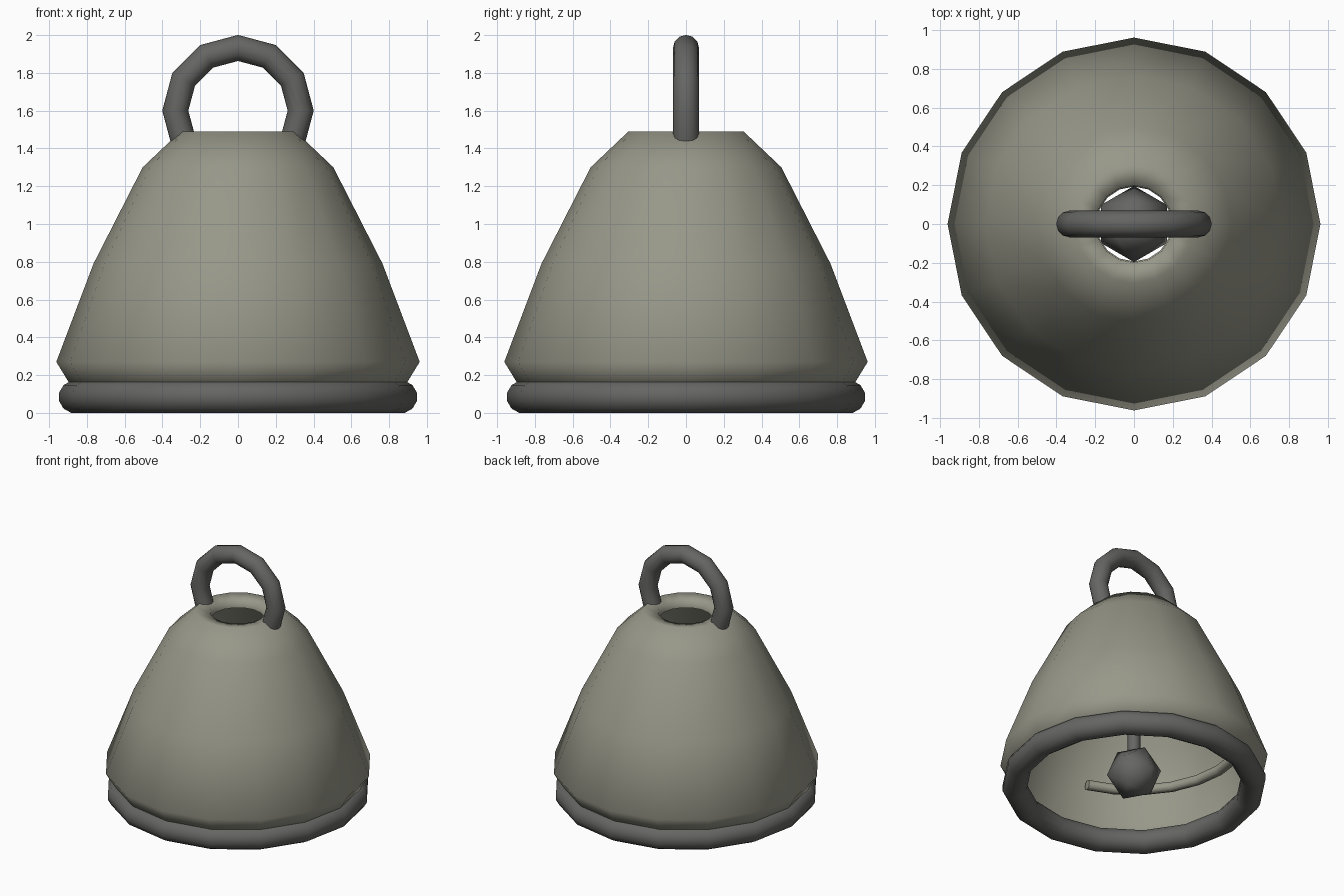
import bpy, bmesh, math
from mathutils import Vector, Matrix

if "Cube" in bpy.data.objects:
    bpy.data.objects.remove(bpy.data.objects["Cube"])


def material(name, rgb):
    m = bpy.data.materials.new(name)
    m.diffuse_color = (*rgb, 1)
    m.use_nodes = True
    m.node_tree.nodes["Principled BSDF"].inputs["Base Color"].default_value = m.diffuse_color
    return m


SHELL = material("dull olive metal", (0.31, 0.31, 0.25))
IRON = material("dark iron", (0.13, 0.13, 0.125))


def finish(name, bm, mat, angle=50):
    bmesh.ops.recalc_face_normals(bm, faces=bm.faces[:])
    me = bpy.data.meshes.new(name)
    bm.to_mesh(me)
    bm.free()
    me.materials.append(mat)
    ob = bpy.data.objects.new(name, me)
    bpy.context.collection.objects.link(ob)
    bpy.ops.object.select_all(action='DESELECT')
    ob.select_set(True)
    bpy.context.view_layer.objects.active = ob
    bpy.ops.object.shade_smooth_by_angle(angle=math.radians(angle))
    return ob


def skin(bm, rings, closed):
    """Bridge successive rings of points with quads."""
    rows = [[bm.verts.new(p) for p in ring] for ring in rings]
    count = len(rows[0])
    pairs = list(zip(rows, rows[1:] + rows[:1])) if closed else list(zip(rows, rows[1:]))
    for a, b in pairs:
        for i in range(count):
            j = (i + 1) % count
            bm.faces.new((a[i], a[j], b[j], b[i]))
    return rows


def lathe(name, profile, mat, sides=16, angle=50):
    bm = bmesh.new()
    turn = [math.tau * i / sides for i in range(sides)]
    skin(bm, [[(r * math.cos(a), r * math.sin(a), z) for a in turn] for r, z in profile], True)
    return finish(name, bm, mat, angle)


def arc_tube(name, center, u, v, radius, thick, angles, mat, sides=12):
    """Round bar bent along an arc in the plane of u and v, capped at both ends."""
    bm = bmesh.new()
    u, v, center = Vector(u), Vector(v), Vector(center)
    n = u.cross(v)
    rings = []
    for deg in angles:
        out = u * math.cos(math.radians(deg)) + v * math.sin(math.radians(deg))
        rings.append([center + out * (radius + thick * math.cos(t)) + n * thick * math.sin(t)
                      for t in (math.tau * i / sides for i in range(sides))])
    rows = skin(bm, rings, False)
    bm.faces.new(rows[0])
    bm.faces.new(rows[-1])
    return finish(name, bm, mat)


# thin flared bell wall, rolled inward around the hole on top
lathe("bell_body",
      [(0.87, 0.12), (0.962, 0.27), (0.765, 0.79), (0.505, 1.30), (0.305, 1.49), (0.20, 1.475),
       (0.193, 1.42), (0.205, 1.42), (0.215, 1.46), (0.30, 1.472),
       (0.493, 1.29), (0.752, 0.78), (0.946, 0.27), (0.857, 0.12)],
      SHELL, angle=88)

# rounded ring around the mouth
lathe("mouth_ring",
      [(0.86 + 0.09 * math.cos(math.tau * (i + 0.5) / 12),
        0.085 + 0.088 * math.sin(math.tau * (i + 0.5) / 12)) for i in range(12)],
      IRON)

# carrying loop
arc_tube("handle", (0, 0, 1.6), (0, 0, 1), (1, 0, 0), 0.332, 0.069,
         range(-120, 121, 30), IRON)

# half-round bead on the inner wall
arc_tube("inner_bead", (0, 0, 0.48), (1, 0, 0), (0, 1, 0), 0.795, 0.038,
         [75 + 15 * i for i in range(13)], SHELL, 8)

# clapper rod
bm = bmesh.new()
rows = skin(bm, [[(0.047 * math.cos(math.tau * i / 8), 0.047 * math.sin(math.tau * i / 8), z)
                  for i in range(8)] for z in (0.2, 1.2)], False)
for row in rows:
    bm.faces.new(row)
finish("clapper_rod", bm, IRON)

# twenty-sided clapper ball resting on one face, with a corner turned to the back
bm = bmesh.new()
bmesh.ops.create_icosphere(bm, subdivisions=1, radius=0.2)
bm.normal_update()
bm.faces.ensure_lookup_table()
down = bm.faces[0].normal.rotation_difference(Vector((0, 0, -1))).to_matrix()
bmesh.ops.rotate(bm, verts=bm.verts[:], matrix=down)
corner = max(bm.verts, key=lambda v: v.co.xy.length).co
turn = math.pi / 2 - math.atan2(corner.y, corner.x)
bmesh.ops.rotate(bm, verts=bm.verts[:], matrix=Matrix.Rotation(turn, 3, 'Z'))
bmesh.ops.translate(bm, verts=bm.verts[:], vec=(0, 0, 0.163))
finish("clapper_ball", bm, IRON, 60)
